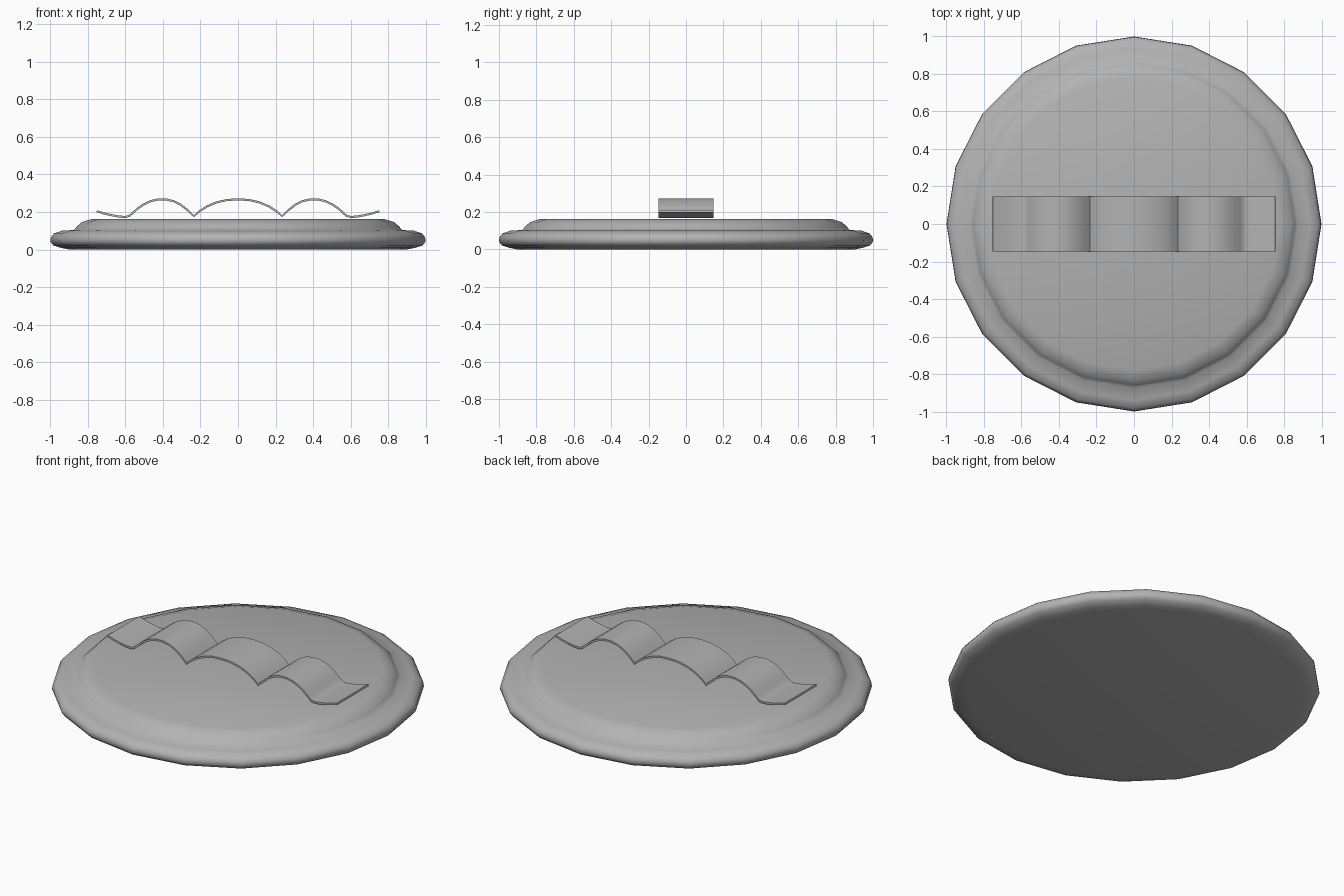
import bpy, bmesh, math
from mathutils import Vector

if "Cube" in bpy.data.objects:
    bpy.data.objects.remove(bpy.data.objects["Cube"])

grey = bpy.data.materials.new("mid_grey")
grey.diffuse_color = (0.45, 0.45, 0.45, 1)
grey.use_nodes = True
grey.node_tree.nodes["Principled BSDF"].inputs["Base Color"].default_value = grey.diffuse_color


def make_object(name, bm, angle):
    bmesh.ops.recalc_face_normals(bm, faces=bm.faces[:])
    mesh = bpy.data.meshes.new(name)
    bm.to_mesh(mesh)
    bm.free()
    mesh.materials.append(grey)
    obj = bpy.data.objects.new(name, mesh)
    bpy.context.collection.objects.link(obj)
    bpy.ops.object.select_all(action='DESELECT')
    obj.select_set(True)
    bpy.context.view_layer.objects.active = obj
    bpy.ops.object.shade_smooth_by_angle(angle=math.radians(angle))
    return obj


# Stepped round base: 20-sided lathe of (radius, height)
SIDES = 20
base_profile = [(0.90, 0.0), (0.945, 0.009), (0.985, 0.022), (1.0, 0.042),
                (0.998, 0.065), (0.982, 0.085), (0.94, 0.1), (0.875, 0.104),
                (0.86, 0.122), (0.835, 0.145), (0.78, 0.163)]
bm = bmesh.new()
rings = []
for r, z in base_profile:
    rings.append([bm.verts.new((r * math.cos(2 * math.pi * i / SIDES),
                                r * math.sin(2 * math.pi * i / SIDES), z))
                  for i in range(SIDES)])
for a, b in zip(rings, rings[1:]):
    for i in range(SIDES):
        j = (i + 1) % SIDES
        bm.faces.new((a[i], a[j], b[j], b[i]))
bm.faces.new(rings[0][::-1])
bm.faces.new(rings[-1])
make_object("round_base", bm, 70)

# Wavy strip: right half of the centre line (x, z), mirrored to the left
half = [(0.0, 0.267), (0.06, 0.264), (0.115, 0.251), (0.165, 0.23),
        (0.205, 0.204), (0.235, 0.178), (0.27, 0.211), (0.305, 0.238),
        (0.345, 0.258), (0.385, 0.267), (0.425, 0.267), (0.465, 0.258),
        (0.50, 0.242), (0.535, 0.219), (0.562, 0.194), (0.58, 0.179),
        (0.60, 0.174), (0.63, 0.175), (0.67, 0.182), (0.71, 0.191), (0.754, 0.204)]
path = [Vector((-x, z)) for x, z in half[:0:-1]] + [Vector(p) for p in half]
THICK, WIDTH = 0.011, 0.147
bm = bmesh.new()
sections = []
for i, p in enumerate(path):
    d = (path[min(i + 1, len(path) - 1)] - path[max(i - 1, 0)]).normalized()
    n = Vector((-d.y, d.x)) * THICK / 2
    sections.append([bm.verts.new((q.x, y, q.y)) for q, y in
                     ((p - n, -WIDTH), (p - n, WIDTH), (p + n, WIDTH), (p + n, -WIDTH))])
for a, b in zip(sections, sections[1:]):
    for i in range(4):
        j = (i + 1) % 4
        bm.faces.new((a[i], a[j], b[j], b[i]))
bm.faces.new(sections[0])
bm.faces.new(sections[-1][::-1])
make_object("wavy_strip", bm, 86)
